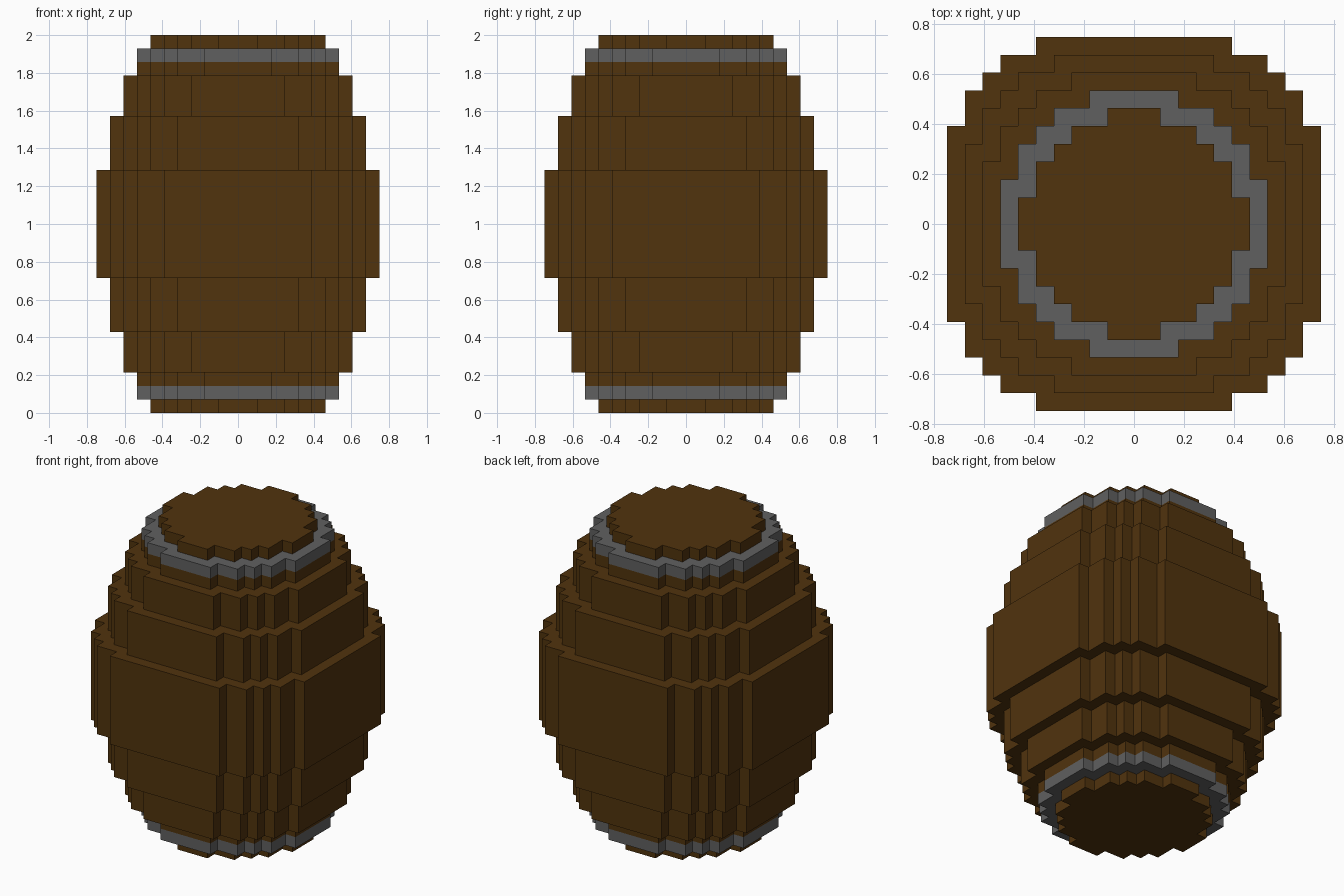
import bpy
import bmesh

cube = bpy.data.objects.get("Cube")
if cube:
    bpy.data.objects.remove(cube, do_unlink=True)

UNIT = 2 / 28  # edge of one block; the barrel is 28 blocks tall


def material(name, color):
    mat = bpy.data.materials.new(name)
    mat.use_nodes = True
    mat.diffuse_color = color
    bsdf = next(n for n in mat.node_tree.nodes if n.type == "BSDF_PRINCIPLED")
    bsdf.inputs["Base Color"].default_value = color
    bsdf.inputs["Roughness"].default_value = 0.9
    return mat


wood = material("brown wood", (0.082, 0.033, 0.004, 1))
iron = material("grey iron", (0.117, 0.117, 0.117, 1))

# Corners of one quarter of the blocky circle, as insets from the radius
INSETS = [(0, 5), (1, 5), (1, 3), (2, 3), (2, 2), (3, 2), (3, 1), (5, 1), (5, 0)]


def outline(radius):
    quarter = [(radius - a, radius - b) for a, b in INSETS]
    points = []
    for _ in range(4):
        points += quarter
        quarter = [(-y, x) for x, y in quarter]
    return points


def loft(name, profile, mat, closed=False):
    """Join blocky circles along a (radius, height) profile."""
    bm = bmesh.new()
    rings = [[bm.verts.new((x * UNIT, y * UNIT, z * UNIT)) for x, y in outline(r)]
             for r, z in profile]
    pairs = list(zip(rings, rings[1:]))
    if closed:
        pairs.append((rings[-1], rings[0]))
    else:
        bm.faces.new(rings[0][::-1])
        bm.faces.new(rings[-1])
    for low, high in pairs:
        for i in range(len(low)):
            j = (i + 1) % len(low)
            bm.faces.new((low[i], low[j], high[j], high[i]))
    bmesh.ops.recalc_face_normals(bm, faces=bm.faces)
    mesh = bpy.data.meshes.new(name)
    bm.to_mesh(mesh)
    bm.free()
    mesh.materials.append(mat)
    obj = bpy.data.objects.new(name, mesh)
    bpy.context.collection.objects.link(obj)
    return obj


# Stepped wooden body: (radius, bottom, top) of each tier, mirrored about the middle
lower = [(6.5, 0, 2), (7.5, 2, 3), (8.5, 3, 6), (9.5, 6, 10)]
upper = [(r, 28 - top, 28 - bottom) for r, bottom, top in reversed(lower)]
tiers = lower + [(10.5, 10, 18)] + upper
loft("barrel_body", [(r, z) for r, *span in tiers for z in span], wood)

# Iron hoops around both ends
for name, z in (("bottom_hoop", 1), ("top_hoop", 26)):
    loft(name, [(6.5, z), (7.5, z), (7.5, z + 1), (6.5, z + 1)], iron, closed=True)
